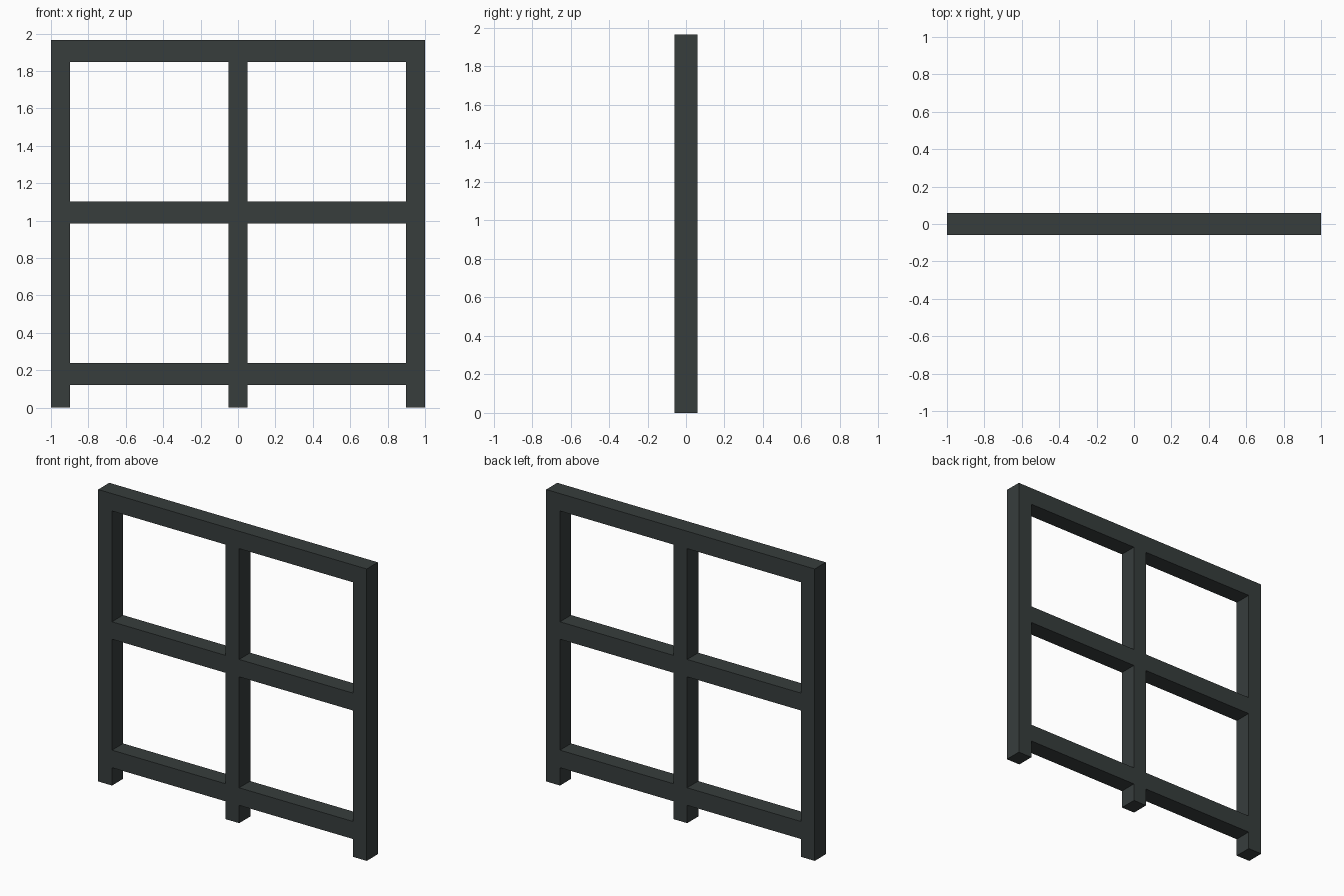
import bpy, bmesh, math

if "Cube" in bpy.data.objects:
    bpy.data.objects.remove(bpy.data.objects["Cube"])

# One dark paint colour
paint = bpy.data.materials.new("dark_grey_green")
paint.diffuse_color = (0.038, 0.047, 0.046, 1.0)
paint.use_nodes = True
paint.node_tree.nodes["Principled BSDF"].inputs["Base Color"].default_value = paint.diffuse_color

DEPTH = 0.118
# Alternating bar / gap lines; odd-numbered columns are gaps between posts
XS = [-1.0, -0.897, -0.05, 0.05, 0.897, 1.0]
# Even-numbered rows are gaps (under the bottom rail and the panes)
ZS = [0.0, 0.12, 0.238, 0.985, 1.102, 1.848, 1.965]

# Lattice profile: posts run full height, rails fill between them
bm = bmesh.new()
grid = [[bm.verts.new((x, -DEPTH / 2, z)) for z in ZS] for x in XS]
for i in range(len(XS) - 1):
    for j in range(len(ZS) - 1):
        is_post, is_rail = i % 2 == 0, j % 2 == 1
        if is_post or is_rail:
            bm.faces.new((grid[i][j], grid[i + 1][j],
                          grid[i + 1][j + 1], grid[i][j + 1]))

# Thicken the profile into square bars
result = bmesh.ops.extrude_face_region(bm, geom=bm.faces[:], use_keep_orig=True)
moved = [g for g in result["geom"] if isinstance(g, bmesh.types.BMVert)]
bmesh.ops.translate(bm, verts=moved, vec=(0, DEPTH, 0))
bmesh.ops.recalc_face_normals(bm, faces=bm.faces[:])

mesh = bpy.data.meshes.new("lattice_frame")
bm.to_mesh(mesh)
bm.free()
mesh.materials.append(paint)
frame = bpy.data.objects.new("lattice_frame", mesh)
bpy.context.collection.objects.link(frame)
